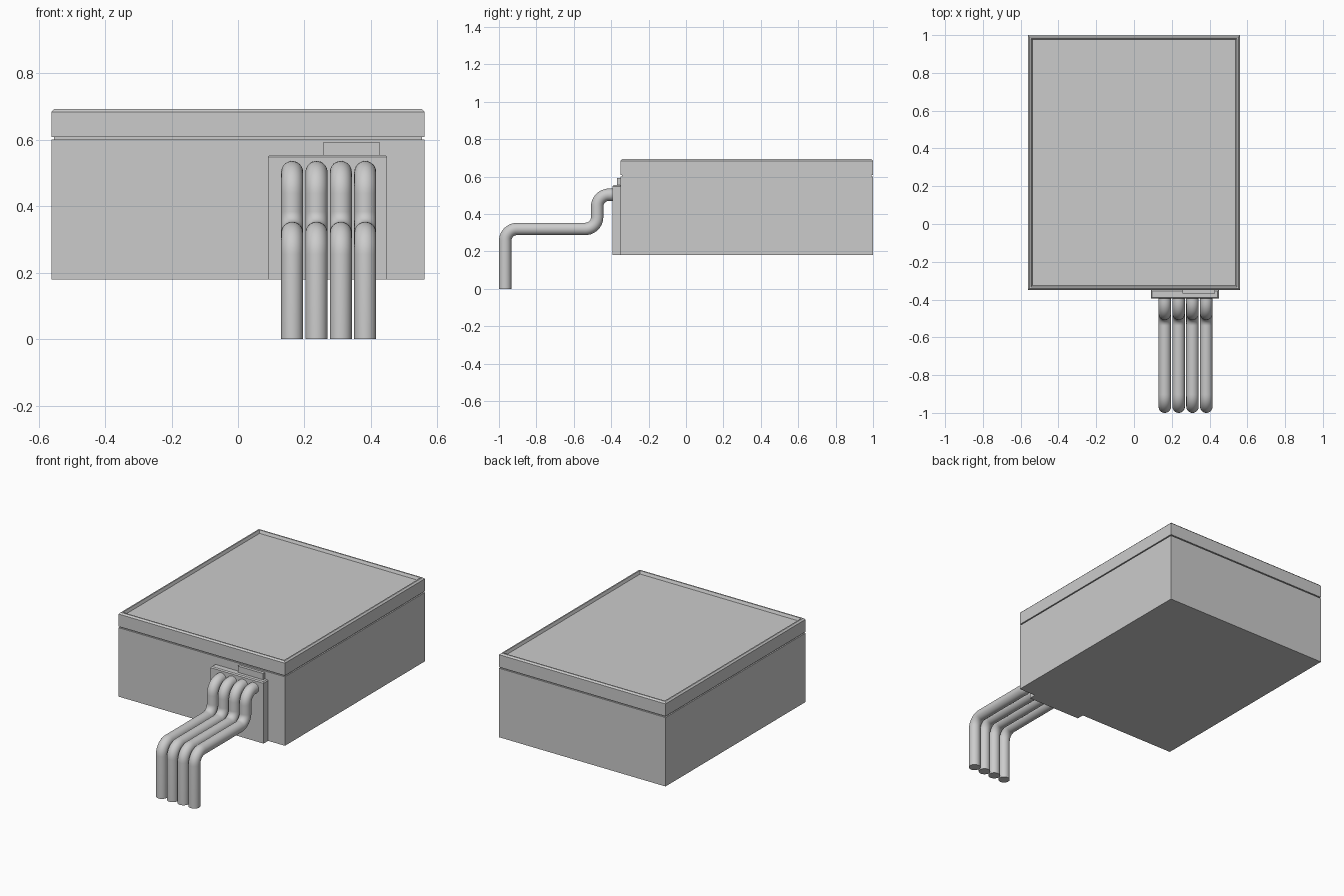
import bpy, bmesh, math
from mathutils import Vector

if "Cube" in bpy.data.objects:
    bpy.data.objects.remove(bpy.data.objects["Cube"])


def finish(name, bm, smooth=False):
    bmesh.ops.recalc_face_normals(bm, faces=bm.faces[:])
    mesh = bpy.data.meshes.new(name)
    bm.to_mesh(mesh)
    bm.free()
    obj = bpy.data.objects.new(name, mesh)
    bpy.context.collection.objects.link(obj)
    if smooth:
        bpy.ops.object.select_all(action='DESELECT')
        obj.select_set(True)
        bpy.context.view_layer.objects.active = obj
        bpy.ops.object.shade_smooth_by_angle(angle=math.radians(40))
    return obj


def skin(name, rings, smooth=False):
    """Join a row of closed rings with quads and cap both ends."""
    bm = bmesh.new()
    loops = [[bm.verts.new(p) for p in ring] for ring in rings]
    for a, b in zip(loops, loops[1:]):
        n = len(a)
        for i in range(n):
            j = (i + 1) % n
            bm.faces.new((a[i], a[j], b[j], b[i]))
    bm.faces.new(loops[0])
    bm.faces.new(loops[-1])
    return finish(name, bm, smooth)


def rect_stack(name, x0, x1, y0, y1, profile):
    """Rectangular solid from (inset, height) steps."""
    return skin(name, [[(x0 + d, y0 + d, z), (x1 - d, y0 + d, z),
                        (x1 - d, y1 - d, z), (x0 + d, y1 - d, z)] for d, z in profile])


def rounded_path(corners, radius, steps=10):
    """Points and tangents in the y-z plane with right-angle bends rounded."""
    pts = [Vector(c) for c in corners]
    out = [(pts[0], (pts[1] - pts[0]).normalized())]
    for prev, p, nxt in zip(pts, pts[1:], pts[2:]):
        t0, t1 = (p - prev).normalized(), (nxt - p).normalized()
        centre = p - t0 * radius + t1 * radius
        for k in range(steps + 1):
            a = math.pi / 2 * k / steps
            out.append((centre - t1 * radius * math.cos(a) + t0 * radius * math.sin(a),
                        t0 * math.cos(a) + t1 * math.sin(a)))
    out.append((pts[-1], (pts[-1] - pts[-2]).normalized()))
    return out


def pipe(name, x, path, r, sides=32):
    rings = []
    for p, t in path:
        ring = []
        for i in range(sides):
            a = 2 * math.pi * i / sides
            s = r * math.sin(a)
            ring.append((x + r * math.cos(a), p.x - t.y * s, p.y + t.x * s))
        rings.append(ring)
    return skin(name, rings, True)


# Casing: box, recessed seam and lid with a chamfered rim and sunken top
X, Y0, Y1 = 0.562, -0.35, 1.0
rect_stack("cabinet_body", -X, X, Y0, Y1, [(0, 0.18), (0, 0.601)])
rect_stack("lid_seam", -X + 0.008, X - 0.008, Y0 + 0.008, Y1 - 0.008,
           [(0, 0.595), (0, 0.615)])
rect_stack("lid", -X, X, Y0, Y1,
           [(0, 0.608), (0, 0.684), (0.009, 0.693), (0.017, 0.693),
            (0.024, 0.676)])

# Pipe connection plate and the small block above it
rect_stack("pipe_plate", 0.09, 0.449, -0.394, Y0 + 0.002, [(0, 0.18), (0, 0.548), (0.006, 0.554)])
rect_stack("plate_block", 0.256, 0.428, -0.368, Y0 + 0.002, [(0, 0.552), (0, 0.592)])

# Four identical bent pipes running from the plate to the floor
route = rounded_path([(-0.967, 0), (-0.967, 0.32), (-0.475, 0.32),
                      (-0.475, 0.503), (-0.385, 0.503)], 0.064)
for i in range(4):
    pipe(f"pipe_{i + 1}", 0.163 + 0.0733 * i, route, 0.033)
